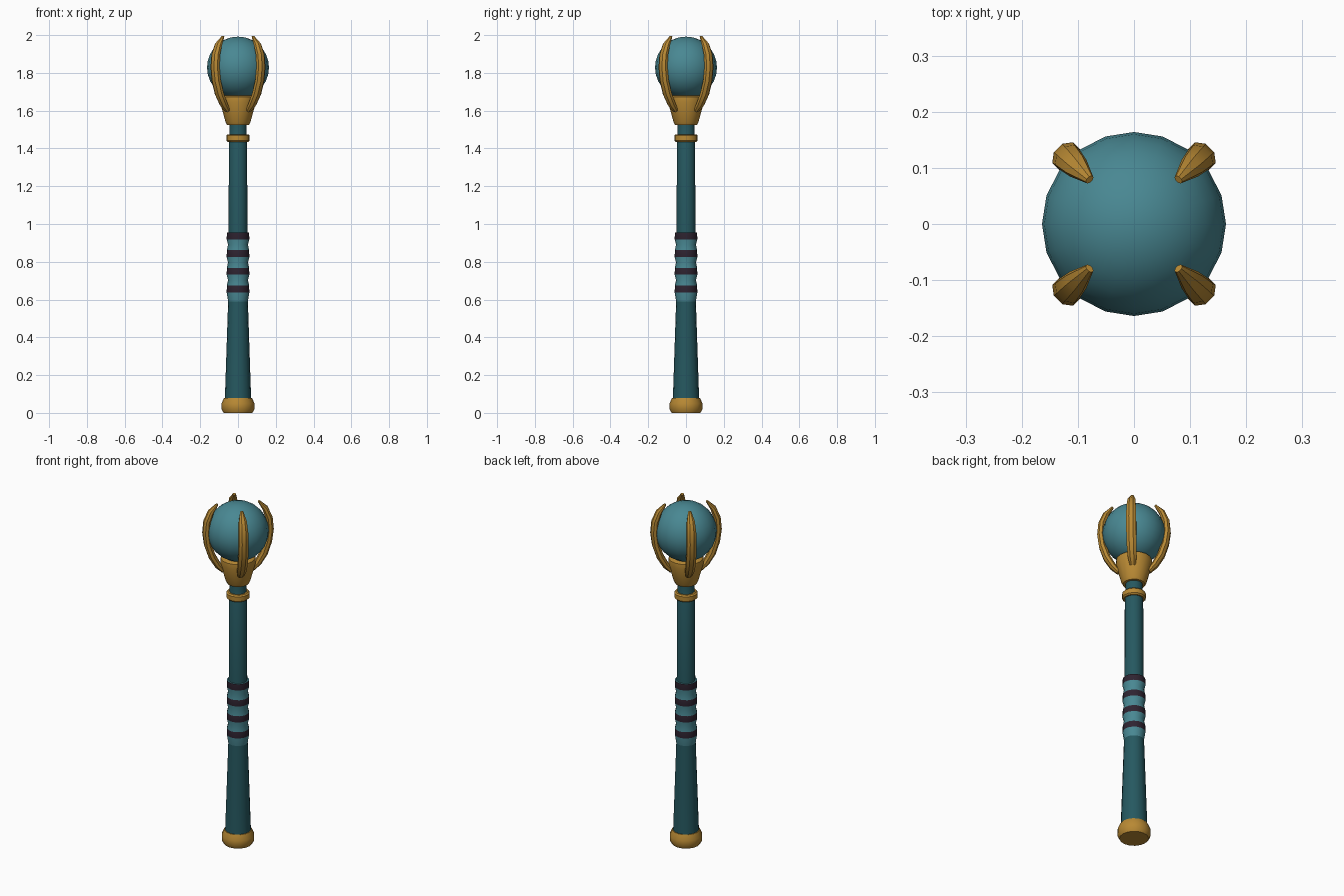
import bpy, bmesh, math
from mathutils import Vector

if "Cube" in bpy.data.objects:
    bpy.data.objects.remove(bpy.data.objects["Cube"])


def material(name, rgb):
    m = bpy.data.materials.new(name)
    m.diffuse_color = (*rgb, 1)
    m.use_nodes = True
    m.node_tree.nodes["Principled BSDF"].inputs["Base Color"].default_value = m.diffuse_color
    return m


DARK_TEAL = material("dark teal", (0.019, 0.098, 0.117))
TEAL = material("light teal", (0.066, 0.245, 0.29))
GOLD = material("gold", (0.48, 0.25, 0.034))
PLUM = material("dark plum", (0.028, 0.017, 0.03))


def finish(name, bm, mats):
    bmesh.ops.recalc_face_normals(bm, faces=bm.faces)
    me = bpy.data.meshes.new(name)
    bm.to_mesh(me)
    bm.free()
    ob = bpy.data.objects.new(name, me)
    bpy.context.collection.objects.link(ob)
    for m in mats:
        me.materials.append(m)
    bpy.ops.object.select_all(action='DESELECT')
    ob.select_set(True)
    bpy.context.view_layer.objects.active = ob
    bpy.ops.object.shade_smooth_by_angle(angle=math.radians(30))
    return ob


def skin(bm, rings):
    # Bridge successive vertex rings and cap both ends
    n = len(rings[0])
    faces = []
    for a, b in zip(rings, rings[1:]):
        for i in range(n):
            j = (i + 1) % n
            faces.append(bm.faces.new((a[i], a[j], b[j], b[i])))
    bm.faces.new(rings[0])
    bm.faces.new(rings[-1])
    return faces


def lathe(name, profile, mats, sides=16, stripe=None):
    bm = bmesh.new()
    rings = [[bm.verts.new((r * math.cos(math.tau * i / sides),
                            r * math.sin(math.tau * i / sides), z))
              for i in range(sides)] for r, z in profile]
    faces = skin(bm, rings)
    if stripe:
        for f in faces:
            f.material_index = stripe(f.calc_center_median().z)
    return finish(name, bm, mats)


# Pommel, shaft and collar
lathe("pommel", [(0.076, 0), (0.087, 0.02), (0.087, 0.05), (0.074, 0.08)], [GOLD])
lathe("shaft", [(0.07, 0.06), (0.052, 0.60), (0.05, 0.95), (0.048, 1.45),
                (0.045, 1.46), (0.045, 1.54)], [DARK_TEAL])
lathe("collar", [(0.055, 1.435), (0.062, 1.442), (0.062, 1.468), (0.055, 1.475)], [GOLD])

# Grip: swelling wrap with four dark bands
STEP, BAND, FIRST = 0.0937, 0.036, 0.638
profile = [(0.052, 0.588)]
for k in range(4):
    z = FIRST + k * STEP
    profile += [(0.060, z), (0.059, z + BAND)]
    if k < 3:
        profile.append((0.053, z + (BAND + STEP) / 2))
lathe("grip", profile, [TEAL, PLUM],
      stripe=lambda z: int(any(abs(z - FIRST - k * STEP - BAND / 2) < 0.005
                               for k in range(4))))

# Cup holding the orb
lathe("cup", [(0.058, 1.525), (0.066, 1.54), (0.095, 1.645), (0.093, 1.672),
              (0.07, 1.68)], [GOLD])

# Orb
bm = bmesh.new()
bmesh.ops.create_uvsphere(bm, u_segments=20, v_segments=14, radius=0.164)
bmesh.ops.translate(bm, verts=bm.verts, vec=(0, 0, 1.828))
finish("orb", bm, [TEAL])

# Claws: curved octagonal prongs (distance from axis, height, size)
path = [(0.078, 1.60, 0.6), (0.108, 1.635, 0.9), (0.14, 1.69, 1), (0.163, 1.76, 1),
        (0.172, 1.83, 1), (0.167, 1.895, 0.95), (0.146, 1.95, 0.8), (0.112, 1.993, 0.3)]
for k in range(4):
    ang = math.radians(45 + 90 * k)
    out = Vector((math.cos(ang), math.sin(ang), 0))
    side = Vector((-math.sin(ang), math.cos(ang), 0))
    pts = [out * r + Vector((0, 0, z)) for r, z, s in path]
    bm = bmesh.new()
    rings = []
    for i, p in enumerate(pts):
        tangent = (pts[min(i + 1, len(pts) - 1)] - pts[max(i - 1, 0)]).normalized()
        normal = side.cross(tangent)
        s = path[i][2]
        rings.append([bm.verts.new(p + side * (0.028 * s * math.cos(a))
                                   + normal * (0.021 * s * math.sin(a)))
                      for a in (math.tau * (j + 0.5) / 8 for j in range(8))])
    skin(bm, rings)
    finish(f"claw_{k + 1}", bm, [GOLD])
